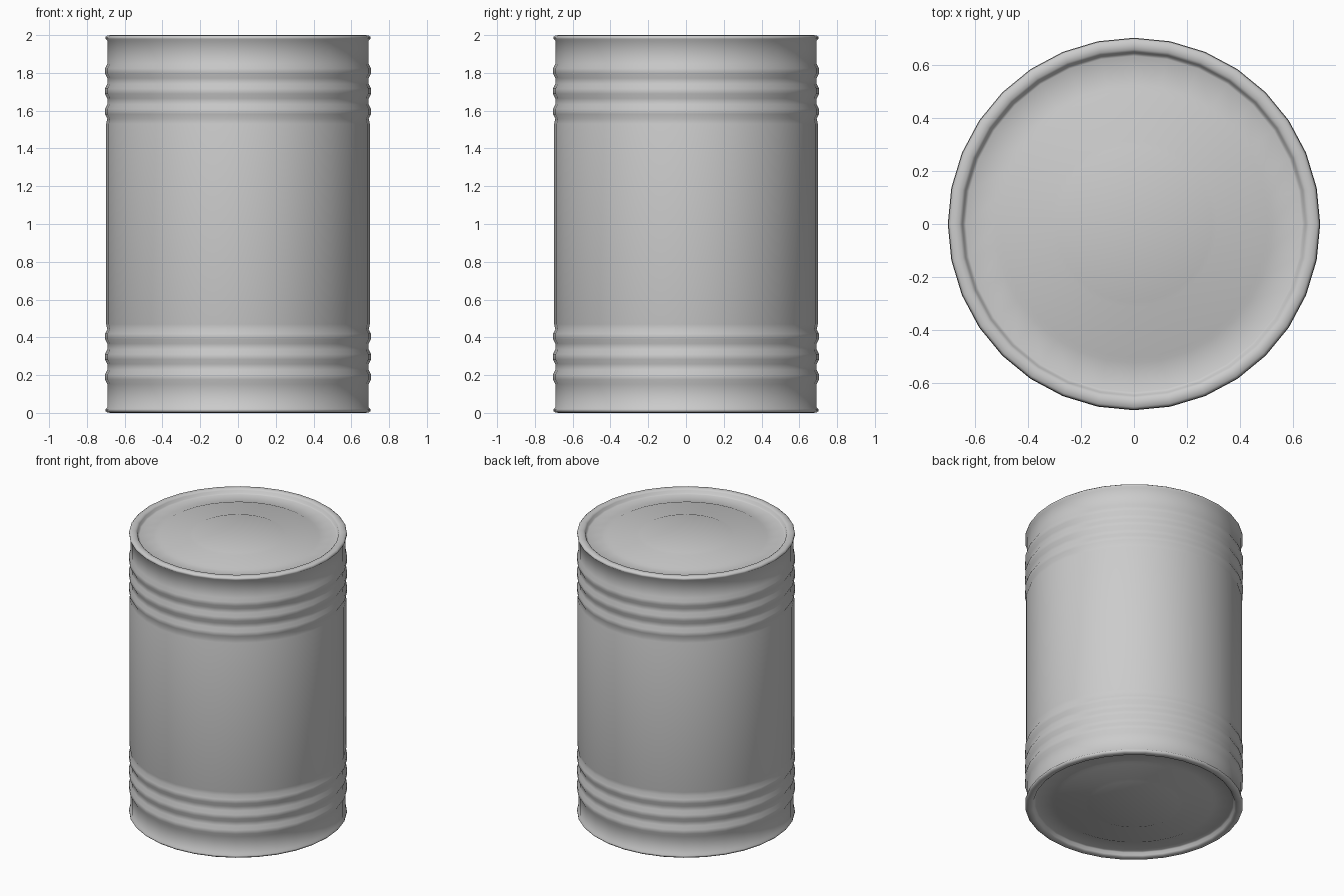
import bpy, bmesh, math

if "Cube" in bpy.data.objects:
    bpy.data.objects.remove(bpy.data.objects["Cube"])

SIDES = 32


def lathe(name, profile):
    """Revolve (radius, z) points around the z axis."""
    bm = bmesh.new()
    rings = []
    for r, z in profile:
        if r == 0:
            rings.append([bm.verts.new((0, 0, z))])
        else:
            rings.append([bm.verts.new((r * math.cos(2 * math.pi * i / SIDES),
                                        r * math.sin(2 * math.pi * i / SIDES), z))
                          for i in range(SIDES)])
    for a, b in zip(rings, rings[1:]):
        for i in range(SIDES):
            j = (i + 1) % SIDES
            quad = [a[i % len(a)], a[j % len(a)], b[j % len(b)], b[i % len(b)]]
            bm.faces.new(list(dict.fromkeys(quad)))
    bmesh.ops.recalc_face_normals(bm, faces=bm.faces)
    mesh = bpy.data.meshes.new(name)
    bm.to_mesh(mesh)
    bm.free()
    obj = bpy.data.objects.new(name, mesh)
    bpy.context.collection.objects.link(obj)
    bpy.context.view_layer.objects.active = obj
    obj.select_set(True)
    bpy.ops.object.shade_smooth_by_angle(angle=math.radians(60))
    obj.select_set(False)
    return obj


# Stepped lid and rolled rim
half = [(0, 1.984), (0.295, 1.984), (0.315, 1.976), (0.505, 1.976), (0.525, 1.967),
        (0.635, 1.967), (0.645, 1.972), (0.65, 1.99), (0.66, 1.998), (0.675, 2.0),
        (0.692, 1.998), (0.702, 1.99), (0.702, 1.98), (0.692, 1.97)]

# Three raised ribs near the end, then the plain wall
for z in (1.81, 1.703, 1.595):
    half += [(0.692, z + 0.038), (0.704, z + 0.014), (0.704, z - 0.014), (0.692, z - 0.038)]
half += [(0.698, 1.53)]

# The lower half mirrors the upper half
lathe("can", half + [(r, 2 - z) for r, z in reversed(half)])
